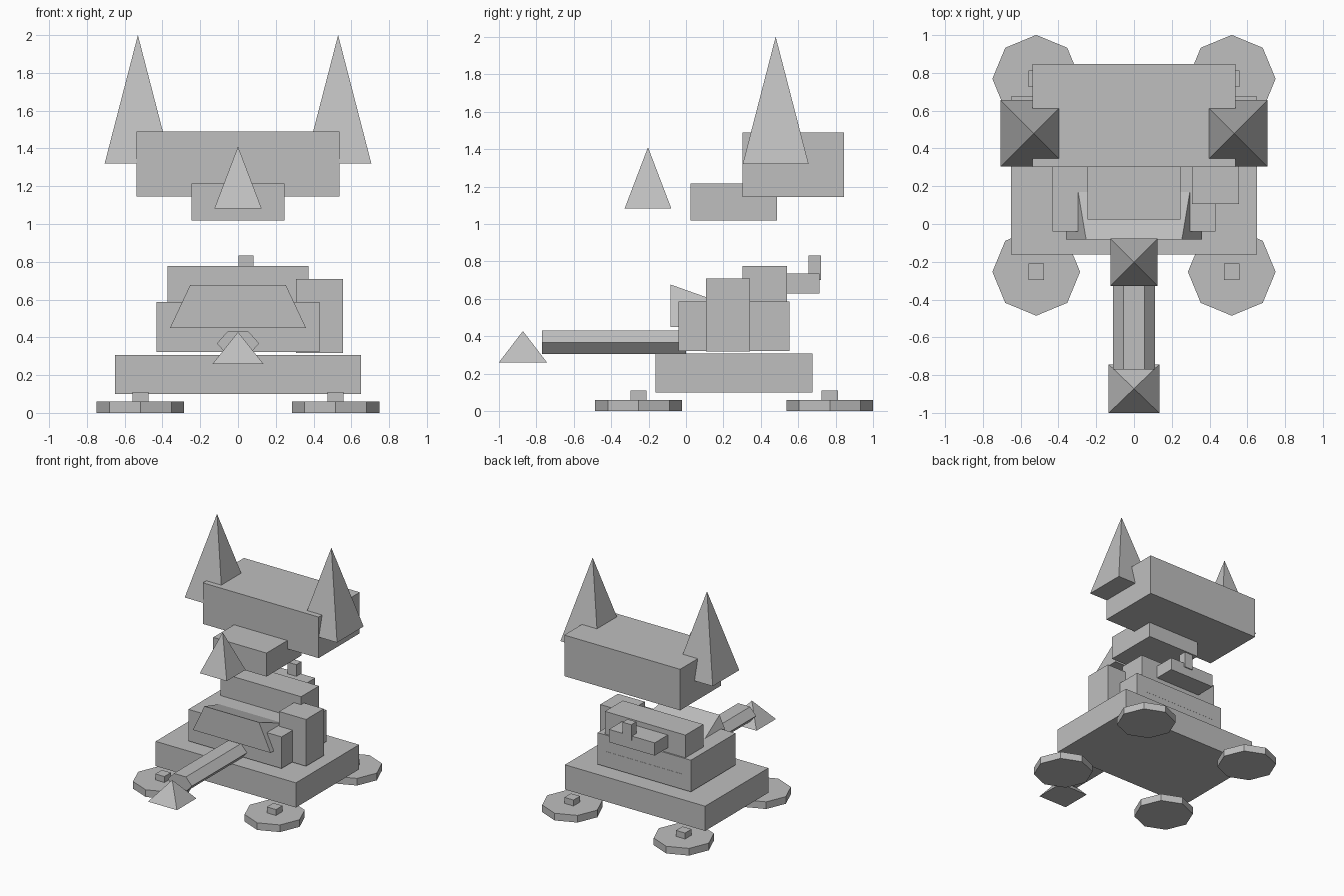
import bpy, bmesh, math

if "Cube" in bpy.data.objects:
    bpy.data.objects.remove(bpy.data.objects["Cube"])

grey = bpy.data.materials.new("plain grey")
grey.diffuse_color = (0.52, 0.52, 0.52, 1)
grey.use_nodes = True
grey.node_tree.nodes["Principled BSDF"].inputs["Base Color"].default_value = grey.diffuse_color


def make(name, verts, faces):
    me = bpy.data.meshes.new(name)
    me.from_pydata(verts, [], faces)
    bm = bmesh.new()
    bm.from_mesh(me)
    bmesh.ops.recalc_face_normals(bm, faces=bm.faces)
    bm.to_mesh(me)
    bm.free()
    me.materials.append(grey)
    ob = bpy.data.objects.new(name, me)
    bpy.context.collection.objects.link(ob)
    return ob


def prism(name, a, b):
    """Join two matching rings of points into a closed solid."""
    n = len(a)
    sides = [(i, (i + 1) % n, n + (i + 1) % n, n + i) for i in range(n)]
    return make(name, a + b, sides + [tuple(range(n)), tuple(range(n, 2 * n))])


def box(name, x0, x1, y0, y1, z0, z1):
    ring = [(x0, y0), (x1, y0), (x1, y1), (x0, y1)]
    return prism(name, [(x, y, z0) for x, y in ring], [(x, y, z1) for x, y in ring])


def pyramid(name, x, y, hx, hy, z0, z1):
    base = [(x - hx, y - hy, z0), (x + hx, y - hy, z0), (x + hx, y + hy, z0), (x - hx, y + hy, z0)]
    return make(name, base + [(x, y, z1)], [(0, 1, 2, 3)] + [(i, (i + 1) % 4, 4) for i in range(4)])


def ring(n, r, x, y, z):
    return [(x + r * math.cos(math.tau * i / n), y + r * math.sin(math.tau * i / n), z) for i in range(n)]


# Eight-sided feet with square pegs
for side, x in (("left", -0.517), ("right", 0.517)):
    for end, y in (("front", -0.253), ("rear", 0.768)):
        prism(f"{end}_{side}_foot", ring(8, 0.232, x, y, 0), ring(8, 0.232, x, y, 0.06))
        box(f"{end}_{side}_peg", x - 0.042, x + 0.042, y - 0.043, y + 0.043, 0.06, 0.11)

# Stacked body
box("base", -0.65, 0.65, -0.162, 0.675, 0.10, 0.307)
box("lower_body", -0.432, 0.432, -0.04, 0.552, 0.322, 0.587)
box("upper_body", -0.373, 0.373, 0.303, 0.54, 0.587, 0.777)
box("side_box", 0.306, 0.556, 0.107, 0.342, 0.318, 0.71)
box("rear_shelf", -0.21, 0.215, 0.54, 0.714, 0.628, 0.735)
box("rear_knob", 0.002, 0.082, 0.655, 0.722, 0.70, 0.833)

# Front wedge, tapering to a thin edge at the back of the body
make("front_wedge",
     [(-0.36, -0.083, 0.45), (0.36, -0.083, 0.45), (0.253, -0.083, 0.677),
      (-0.253, -0.083, 0.677), (-0.36, 0.553, 0.45), (0.36, 0.553, 0.45)],
     [(0, 1, 2, 3), (0, 1, 5, 4), (3, 2, 5, 4), (0, 3, 4), (1, 2, 5)])

# Flattened six-sided barrel with a pyramid tip
hexagon = [(0.112 * math.cos(math.tau * i / 6),
            0.368 + 0.062 * math.sin(math.tau * i / 6) / math.sin(math.pi / 3)) for i in range(6)]
prism("barrel", [(x, -0.77, z) for x, z in hexagon], [(x, 0.0, z) for x, z in hexagon])
pyramid("barrel_tip", 0, -0.871, 0.134, 0.129, 0.26, 0.428)

# Floating head, muzzle, nose and ears
box("head", -0.537, 0.537, 0.301, 0.845, 1.145, 1.489)
box("muzzle", -0.247, 0.247, 0.025, 0.487, 1.018, 1.215)
pyramid("nose", 0, -0.203, 0.125, 0.125, 1.082, 1.41)
for side, x in (("left", -0.53), ("right", 0.53)):
    pyramid(f"{side}_ear", x, 0.479, 0.176, 0.176, 1.32, 2.0)
